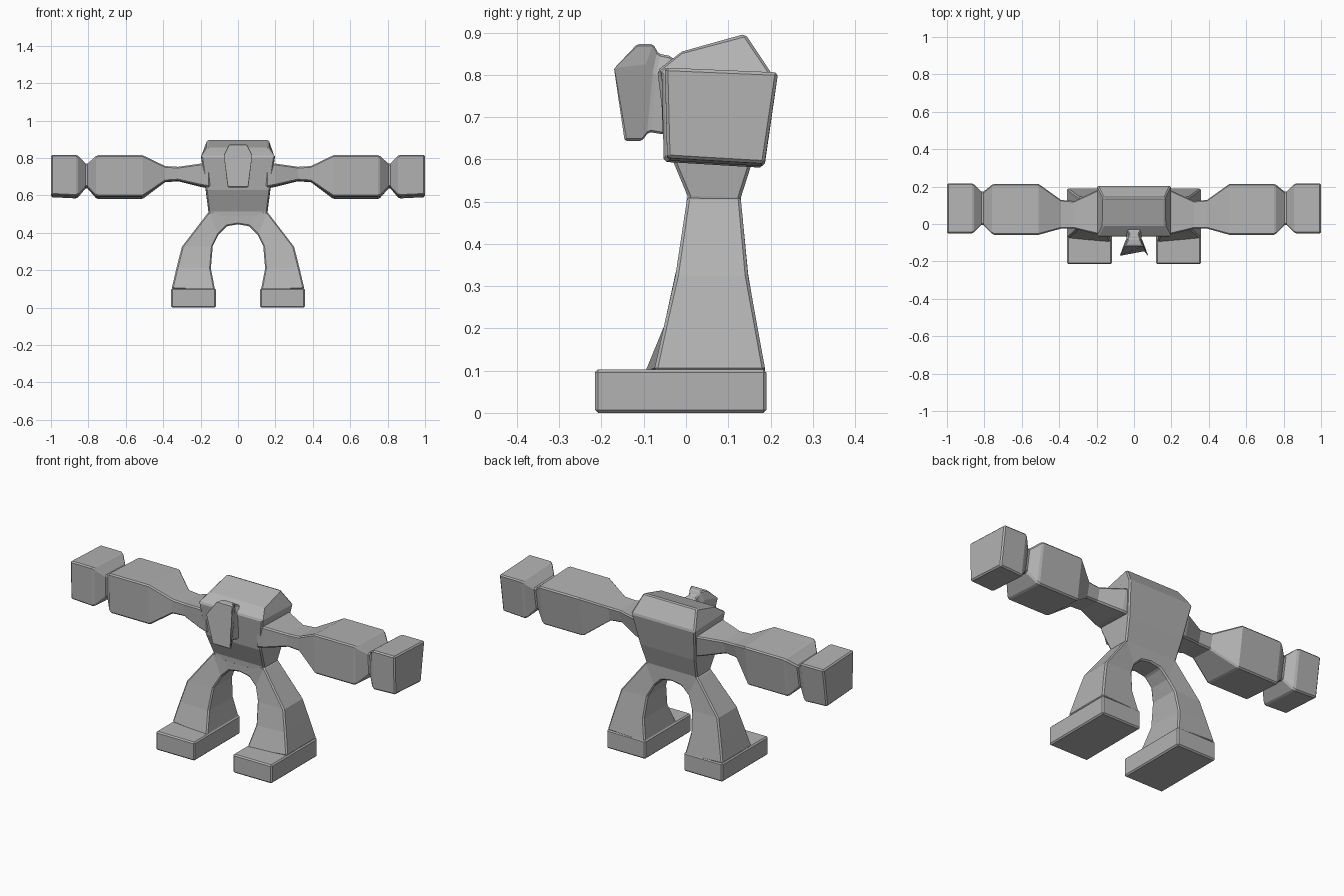
import bpy, bmesh

grey = bpy.data.materials.new("light_grey")
grey.diffuse_color = (0.45, 0.45, 0.45, 1)


def loft(name, rings, mirror=False, cap_start=True, cap_end=True, bevel=0.007):
    """Skin a list of equal-length point rings into a flat-shaded solid."""
    bm = bmesh.new()
    loops = [[bm.verts.new(p) for p in ring] for ring in rings]
    n = len(rings[0])
    for a, b in zip(loops, loops[1:]):
        for i in range(n):
            j = (i + 1) % n
            bm.faces.new((a[i], a[j], b[j], b[i]))
    if cap_start:
        bm.faces.new(loops[0][::-1])
    if cap_end:
        bm.faces.new(loops[-1])
    bmesh.ops.recalc_face_normals(bm, faces=bm.faces)
    me = bpy.data.meshes.new(name)
    bm.to_mesh(me)
    bm.free()
    me.materials.append(grey)
    ob = bpy.data.objects.new(name, me)
    bpy.context.collection.objects.link(ob)
    if mirror:
        m = ob.modifiers.new("mirror", 'MIRROR')
        m.use_axis = (True, False, False)
    b = ob.modifiers.new("bevel", 'BEVEL')
    b.width = bevel
    b.segments = 1
    b.limit_method = 'ANGLE'
    b.angle_limit = 0.6
    return ob


# torso: half width, front (y, z), back (y, z)
def torso_ring(w, y0, z0, y1, z1):
    return [(-w, y0, z0), (w, y0, z0), (w, y1, z1), (-w, y1, z1)]


loft("torso", [torso_ring(*r) for r in (
    (0.165, -0.010, 0.855, 0.140, 0.897),
    (0.197, -0.068, 0.810, 0.205, 0.800),
    (0.172, -0.045, 0.630, 0.165, 0.620),
    (0.158, 0.003, 0.515, 0.130, 0.510),
    (0.150, 0.005, 0.480, 0.130, 0.480))])


# arms: forearm and fist blocks with pinched joints, along x
def arm_ring(x, y0, y1, z0, z1):
    h, d = z1 - z0, y1 - y0
    return [(x, y0, z1), (x, y1, z1 - 0.05 * h),
            (x, y1 - 0.12 * d, z0), (x, y0 + 0.02 * d, z0 + 0.06 * h)]


loft("arm", [arm_ring(*r) for r in (
    (0.15, -0.060, 0.190, 0.635, 0.775),
    (0.20, -0.055, 0.180, 0.645, 0.770),
    (0.32, -0.025, 0.125, 0.675, 0.753),
    (0.39, -0.025, 0.130, 0.670, 0.757),
    (0.51, -0.058, 0.215, 0.580, 0.815),
    (0.755, -0.058, 0.215, 0.580, 0.815),
    (0.81, 0.000, 0.170, 0.643, 0.765),
    (0.86, -0.050, 0.218, 0.583, 0.817),
    (1.00, -0.050, 0.218, 0.590, 0.817))], mirror=True)


# legs: arch from the hips to the feet; inner (x, z), outer (x, z), depth
def leg_ring(xi, zi, xo, zo, y0, y1, instep=0.0):
    return [(xi, y0 - instep, zi), (xo, y0, zo), (xo, y1, zo), (xi, y1, zi)]


loft("leg", [leg_ring(*r) for r in (
    (0.00, 0.445, 0.00, 0.530, 0.005, 0.130),
    (0.06, 0.435, 0.10, 0.520, 0.005, 0.130),
    (0.105, 0.39, 0.158, 0.510, 0.002, 0.130),
    (0.135, 0.33, 0.300, 0.325, -0.025, 0.147),
    (0.145, 0.21, 0.328, 0.215, -0.050, 0.167),
    (0.122, 0.09, 0.355, 0.100, -0.075, 0.188, 0.025))],
    mirror=True, cap_start=False)

# feet: flat slabs
loft("foot", [[(0.118, -0.215, z), (0.357, -0.215, z),
               (0.357, 0.19, z), (0.118, 0.19, z)] for z in (0, 0.103)], mirror=True)


# head: six-sided plate on the chest, tapering back to a short neck
def head_ring(k, ys, zs):
    out = []
    for sgn, rows in ((1, (0, 1, 2)), (-1, (2, 1, 0))):
        for i in rows:
            out.append((sgn * k * (0.058, 0.078, 0.050)[i], ys[i], zs[i]))
    return out


loft("head", [head_ring(*r) for r in (
    (1.00, (-0.145, -0.175, -0.115), (0.643, 0.815, 0.873)),
    (0.62, (-0.105, -0.095, -0.078), (0.643, 0.825, 0.873)),
    (0.50, (-0.088, -0.075, -0.065), (0.665, 0.800, 0.850)),
    (0.62, (-0.060, -0.055, -0.040), (0.660, 0.800, 0.845)),
    (0.62, (0.0, 0.0, 0.0), (0.66, 0.78, 0.82)))], bevel=0.005)
